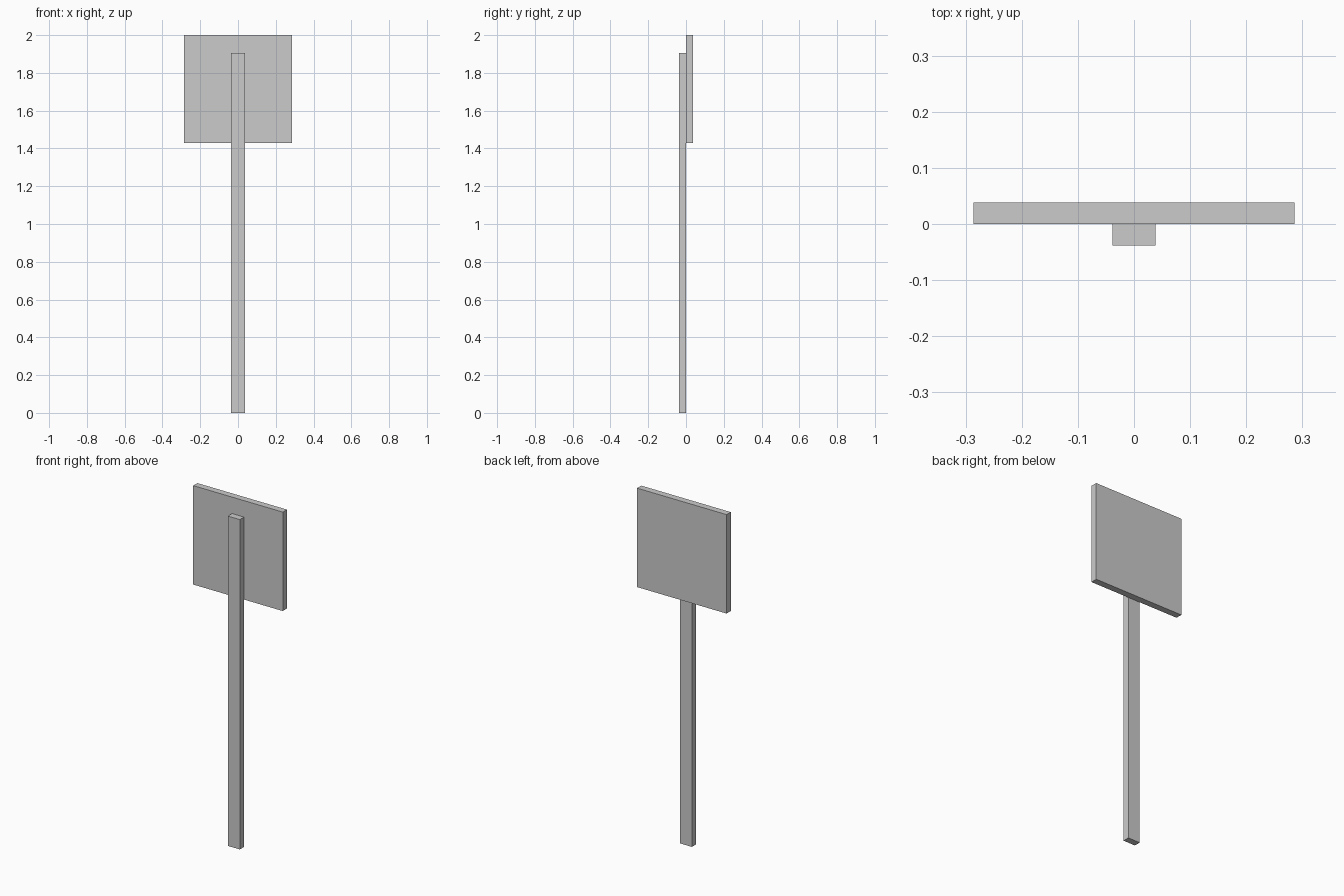
import bpy

if "Cube" in bpy.data.objects:
    bpy.data.objects.remove(bpy.data.objects["Cube"])


def box(name, x, y, z):
    """Axis-aligned box from (min, max) pairs."""
    mid = [(a + b) / 2 for a, b in (x, y, z)]
    bpy.ops.mesh.primitive_cube_add(size=1, location=mid)
    ob = bpy.context.object
    ob.name = name
    ob.scale = [b - a for a, b in (x, y, z)]
    bpy.ops.object.transform_apply(location=False, rotation=False, scale=True)
    return ob


T = 0.0381  # board thickness

# Upright post standing on the ground, in front of the panel
box("post", (-T, T), (-T, 0), (0, 1.905))

# Square sign panel fixed to the back of the post
box("sign_panel", (-0.286, 0.286), (0, T), (1.4286, 2.0))
